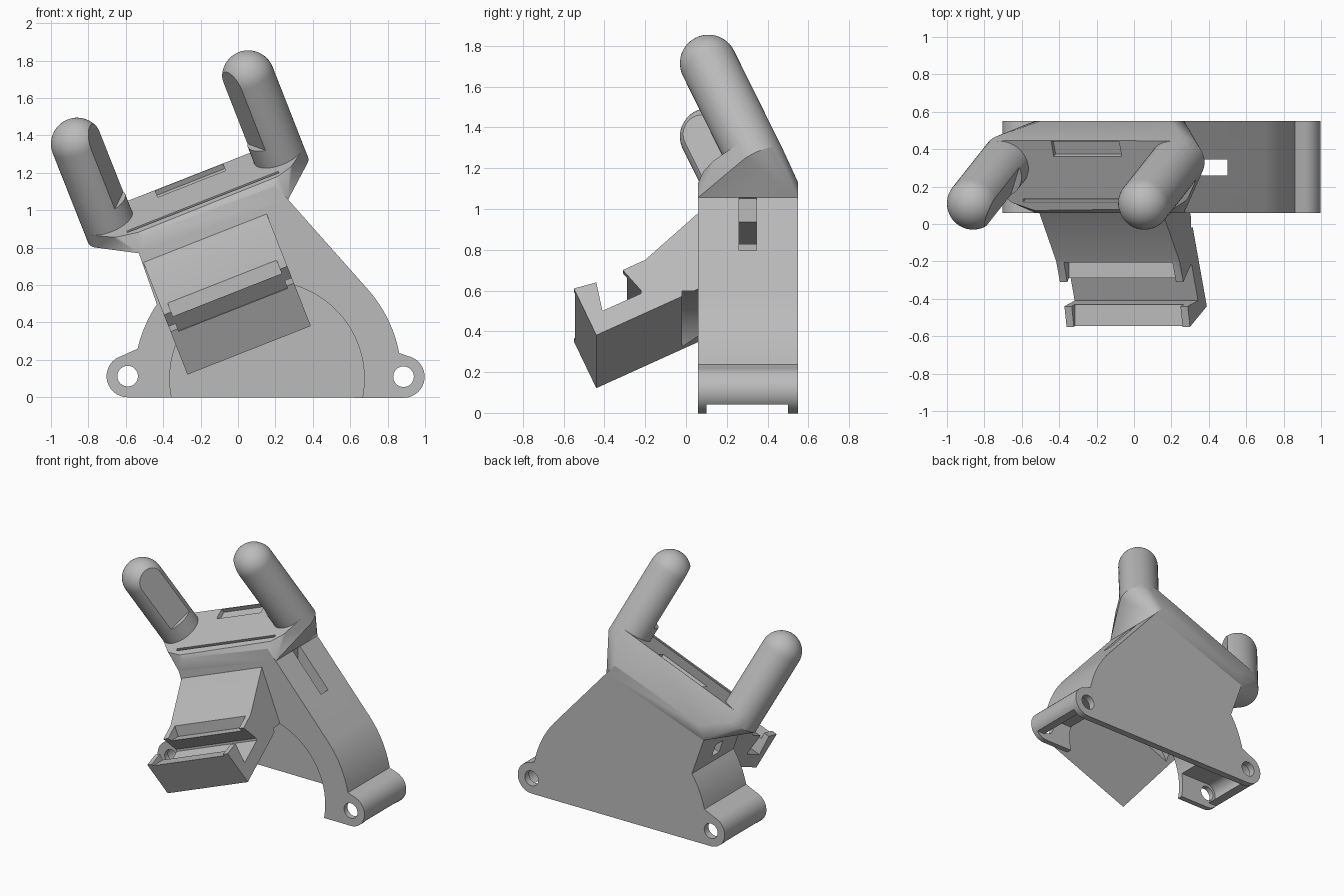
import bpy, bmesh
from math import cos, sin, pi, radians
from mathutils import Vector, Matrix

if "Cube" in bpy.data.objects:
    bpy.data.objects.remove(bpy.data.objects["Cube"])

grey = bpy.data.materials.new("plain grey")
grey.use_nodes = True
grey.diffuse_color = (0.5, 0.5, 0.5, 1)
grey.node_tree.nodes["Principled BSDF"].inputs["Base Color"].default_value = (0.5, 0.5, 0.5, 1)
cutters = []


def finish(name, bm):
    bmesh.ops.recalc_face_normals(bm, faces=bm.faces)
    mesh = bpy.data.meshes.new(name)
    bm.to_mesh(mesh)
    bm.free()
    mesh.materials.append(grey)
    ob = bpy.data.objects.new(name, mesh)
    bpy.context.collection.objects.link(ob)
    return ob


def frame(x, y, z, origin=(0, 0, 0)):
    m = Matrix((x, y, z)).transposed().to_4x4()
    m.translation = Vector(origin)
    return m


def prism(name, pts, m, start, end):
    """Extrude a 2D outline along the local z of a frame."""
    bm = bmesh.new()
    face = bm.faces.new([bm.verts.new(m @ Vector((a, b, start))) for a, b in pts])
    out = bmesh.ops.extrude_face_region(bm, geom=[face])
    shift = m.to_3x3() @ Vector((0, 0, end - start))
    bmesh.ops.translate(bm, vec=shift, verts=[p for p in out["geom"] if isinstance(p, bmesh.types.BMVert)])
    return finish(name, bm)


def cutter(pts, m, start, end):
    cutters.append(prism("cutter", pts, m, start, end))
    return cutters[-1]


def box(m, lo, hi):
    rect = [(lo[0], lo[1]), (hi[0], lo[1]), (hi[0], hi[1]), (lo[0], hi[1])]
    return cutter(rect, m, lo[2], hi[2])


def arc(cx, cz, r, a, b, n):
    angles = [radians(a + (b - a) * i / n) for i in range(n + 1)]
    return [(cx + r * cos(t), cz + r * sin(t)) for t in angles]


def disc(cx, cz, r, start, end, n=48):
    return cutter(arc(cx, cz, r, 0, 360, n)[:-1], upright, start, end)


def ring(c, r):
    return [c + u * a + w * b for a, b in arc(0, 0, r, 0, 360, 48)[:-1]]


def dome(c, r):
    rings = [ring(c + d * r * sin(t), r * cos(t)) for t in (pi / 2 * i / 12 for i in range(12))]
    return sum(rings, [c + d * r])


def hull(name, points):
    """Convex skin around points."""
    bm = bmesh.new()
    for p in points:
        bm.verts.new(p)
    bmesh.ops.convex_hull(bm, input=bm.verts[:])
    bmesh.ops.delete(bm, geom=[p for p in bm.verts if not p.link_faces], context="VERTS")
    return finish(name, bm)


def cut(ob, *tools):
    bpy.context.view_layer.objects.active = ob
    for c in tools:
        mod = ob.modifiers.new("cut", "BOOLEAN")
        mod.operation, mod.solver, mod.object = "DIFFERENCE", "EXACT", c
        bpy.ops.object.modifier_apply(modifier=mod.name)


# Frames: upright for the body, tilted for the bracket, leaning for the cradle
upright = frame((1, 0, 0), (0, 0, 1), (0, 1, 0))
world = Matrix.Identity(4)
tilt = radians(21.5)
u = Vector((cos(tilt), 0, sin(tilt)))
v = Vector((-sin(tilt), 0, cos(tilt)))
d = Vector((-0.335, -0.428, 0.838))
d = (d - u * d.dot(u)).normalized()
w = d.cross(u)
bracket = frame((0, 1, 0), v, u)
cradle = frame(u, w, d, (-0.236, 0.32, 1.125))

# Body: arched block with an ear at each foot
ears = [(-0.59, 0.113), (0.885, 0.11)]
hub = (0.155, 0.1)
outline = (arc(*ears[1], 0.113, -90, 80, 16) + arc(*hub, 0.72, 11, 41, 12)
           + [(0.268, 1.057), (-0.53, 0.77)]
           + arc(*hub, 0.71, 146, 167, 8) + arc(*ears[0], 0.113, 105, 270, 16))
body = prism("body", outline, upright, 0.06, 0.55)
cavity = disc(*hub, 0.52, -0.02, 0.5, 72)
underside = box(world, (-0.9, 0.1, -0.1), (1.1, 0.5, 0.04))
strap_slot = box(world, (0.25, 0.26, 0.4), (0.5, 0.345, 1.2))
strap_channel = box(bracket, (0.26, 0.68, -0.8), (0.345, 0.78, 0.8))
ear_hollow = cutter(arc(*ears[1], 0.075, -90, 90, 12) + arc(*ears[0], 0.075, 90, 270, 12),
                    upright, 0.1, 0.5)
ear_holes = [disc(x, z, 0.055, 0, 0.6) for x, z in ears]
cut(body, cavity, underside, ear_hollow, strap_slot, strap_channel, *ear_holes)

# Bracket: jaw profile run along the tilt, both lips lowered between end tabs
jaw = [(0.08, 0.875), (-0.2, 0.609), (-0.31, 0.555), (-0.22, 0.447), (-0.22, 0.432),
       (-0.41, 0.34), (-0.44, 0.49), (-0.55, 0.458), (-0.44, 0.212), (0.08, 0.465)]
clip = prism("bracket", jaw, bracket, -0.207, 0.502)
upper_ledge = box(bracket, (-0.34, 0.53, -0.165), (-0.205, 0.7, 0.46))
lower_ledge = box(bracket, (-0.6, 0.445, -0.165), (-0.425, 0.6, 0.46))
cut(clip, cavity, upper_ledge, lower_ledge)

# Cradle head: skin from the body top to the two horn roots
horn_radius = 0.14
roots = [Vector((-0.67, 0.35, 0.875)), Vector((0.245, 0.35, 1.23))]
tips = [Vector((-0.86, 0.11, 1.355)), Vector((0.055, 0.11, 1.715))]
skin = [Vector((x, y, z)) for x, z in ((-0.53, 0.77), (0.268, 1.057), (0.2, 1.13), (-0.5, 0.87))
        for y in (0.06, 0.55)]
for root, tip in zip(roots, tips):
    skin += ring(root, horn_radius) + ring(root.lerp(tip, 0.3), horn_radius)
head = hull("cradle_head", skin)
above = box(cradle, (-1, -1, 0), (1, 1, 1))
front_groove = box(cradle, (-0.42, -0.225, -0.03), (0.45, -0.205, 0.1))
back_recess = box(cradle, (-0.2, 0.045, -0.03), (0.19, 0.135, 0.1))
cut(head, above, front_groove, back_recess)

# Horns: leaning round-ended posts with a flat on the inner front side
horns = []
for name, side, root, tip in (("right_horn", -1, roots[0], tips[0]), ("left_horn", 1, roots[1], tips[1])):
    horn = hull(name, ring(root, horn_radius) + dome(tip, horn_radius))
    axis = (tip - root).normalized()
    turn = radians(25)
    n = -side * cos(turn) * u - sin(turn) * w
    n = (n - axis * n.dot(axis)).normalized()
    cut(horn, box(frame(n, axis.cross(n), axis, root), (0.107, -0.4, 0.19), (0.5, 0.4, 1)))
    horns.append(horn)

for c in cutters:
    bpy.data.objects.remove(c)

# Smooth the round parts, keep hard edges
for ob in [body, clip, head] + horns:
    bpy.ops.object.select_all(action="DESELECT")
    ob.select_set(True)
    bpy.context.view_layer.objects.active = ob
    bpy.ops.object.shade_smooth_by_angle(angle=radians(25))
